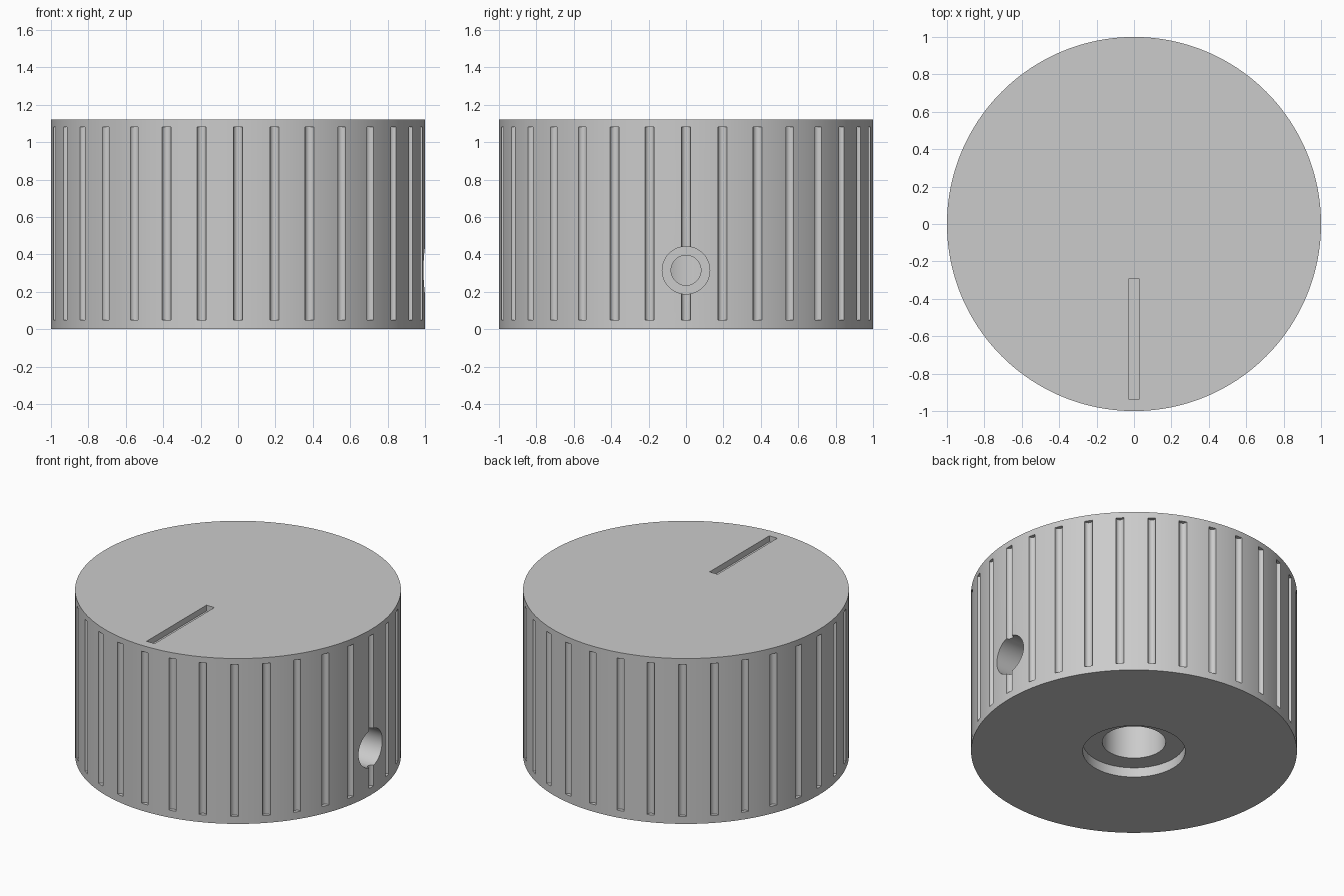
import bpy
import math
from mathutils import Vector

if "Cube" in bpy.data.objects:
    bpy.data.objects.remove(bpy.data.objects["Cube"], do_unlink=True)

HEIGHT = 1.12
GROOVES = 32

grey = bpy.data.materials.new("satin grey")
grey.use_nodes = True
colour = (0.6, 0.6, 0.6, 1)
grey.diffuse_color = colour
grey.node_tree.nodes["Principled BSDF"].inputs["Base Color"].default_value = colour


def rod(name, start, end, radius, sides):
    """Cylinder between two points."""
    start, end = Vector(start), Vector(end)
    axis = end - start
    bpy.ops.mesh.primitive_cylinder_add(
        vertices=sides, radius=radius, depth=axis.length,
        location=(start + end) / 2, rotation=axis.to_track_quat("Z", "Y").to_euler())
    obj = bpy.context.object
    obj.name = name
    obj.data.materials.append(grey)
    return obj


def block(name, low, high):
    """Box between two corners."""
    low, high = Vector(low), Vector(high)
    bpy.ops.mesh.primitive_cube_add(size=1, location=(low + high) / 2)
    obj = bpy.context.object
    obj.name = name
    obj.scale = high - low
    obj.data.materials.append(grey)
    return obj


def cut(target, cutter):
    """Subtract the cutter from the target and discard it."""
    mod = target.modifiers.new(cutter.name, "BOOLEAN")
    mod.operation = "DIFFERENCE"
    mod.solver = "EXACT"
    mod.object = cutter
    bpy.context.view_layer.update()
    bpy.context.view_layer.objects.active = target
    bpy.ops.object.modifier_apply(modifier=mod.name)
    bpy.data.objects.remove(cutter, do_unlink=True)


# Solid body of the knob
knob = rod("knob_body", (0, 0, 0), (0, 0, HEIGHT), 1, 192)

# Ring of half-round grip grooves, joined into one cutter
grooves = []
for i in range(GROOVES):
    angle = math.tau * i / GROOVES
    x, y = math.cos(angle), math.sin(angle)
    grooves.append(rod("grip_groove", (x, y, 0.05), (x, y, 1.08), 0.025, 16))
bpy.ops.object.select_all(action="DESELECT")
for groove in grooves:
    groove.select_set(True)
bpy.context.view_layer.objects.active = grooves[0]
bpy.ops.object.join()
cut(knob, grooves[0])

# Pointer slot in the top
cut(knob, block("pointer_slot", (-0.03, -0.935, HEIGHT - 0.04), (0.03, -0.295, HEIGHT + 0.1)))

# Shaft bore with a shallow recess in the underside
cut(knob, rod("shaft_recess", (0, 0, -0.1), (0, 0, 0.065), 0.315, 64))
cut(knob, rod("shaft_bore", (0, 0, -0.1), (0, 0, 0.8), 0.195, 64))

# Stepped set screw hole running in to the bore
cut(knob, rod("screw_head_hole", (0.5, 0, 0.315), (1.2, 0, 0.315), 0.127, 48))
cut(knob, rod("screw_thread_hole", (0.1, 0, 0.315), (0.7, 0, 0.315), 0.08, 48))

# Smooth walls with crisp rims
bpy.ops.object.select_all(action="DESELECT")
knob.select_set(True)
bpy.context.view_layer.objects.active = knob
bpy.ops.object.shade_smooth_by_angle(angle=math.radians(30))
